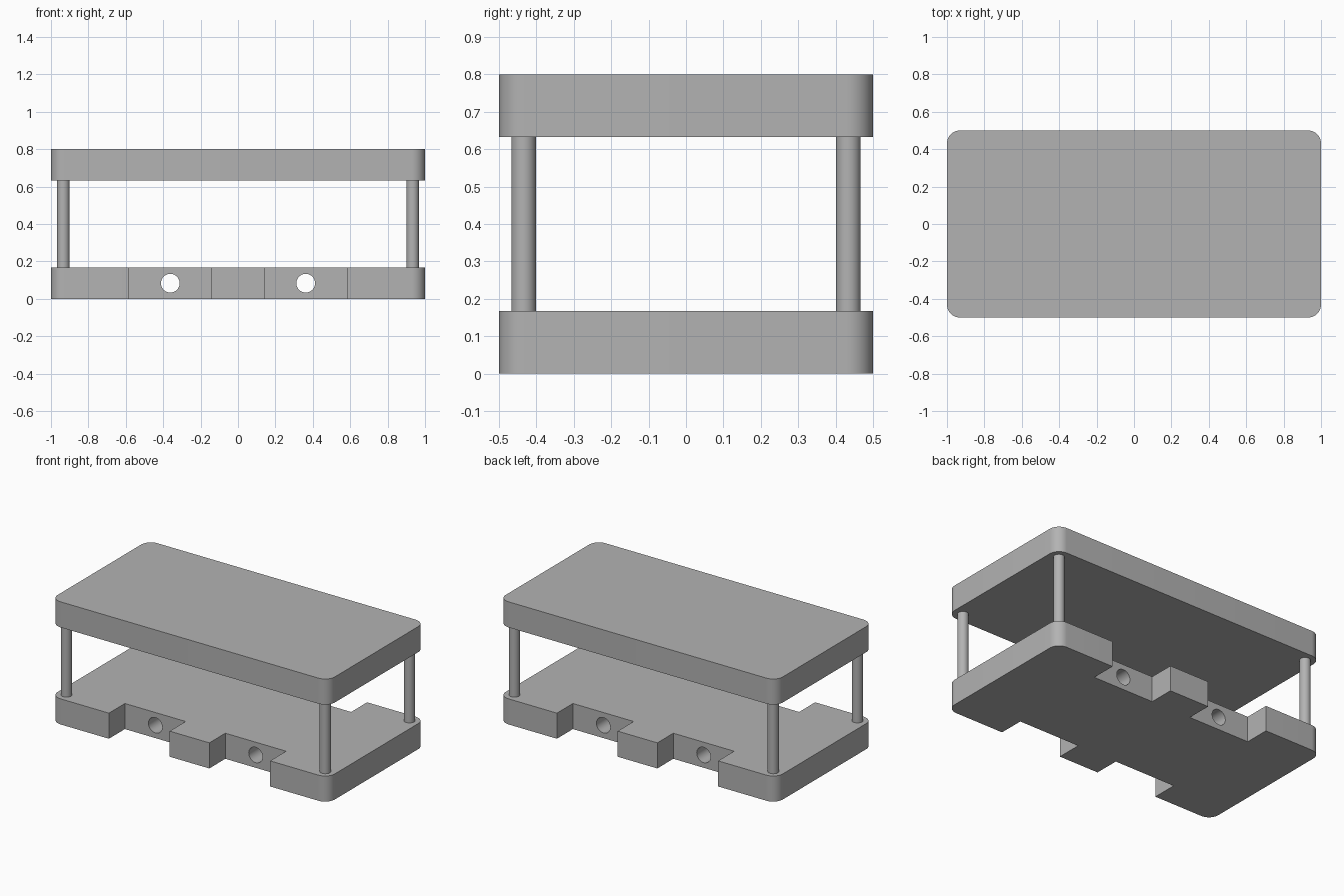
import bpy, bmesh, math
from mathutils import Vector

cube = bpy.data.objects.get("Cube")
if cube:
    bpy.data.objects.remove(cube, do_unlink=True)

HALF_X, HALF_Y, CORNER = 1.0, 0.5, 0.07
THICK, HEIGHT = 0.167, 0.8
NOTCH_IN, NOTCH_OUT, NOTCH_DEPTH = 0.143, 0.582, 0.165
HOLE_X, HOLE_R, POST_R = 0.362, 0.05, 0.033

grey = bpy.data.materials.new("plain grey")
grey.use_nodes = True
colour = (0.45, 0.45, 0.45, 1)
grey.diffuse_color = colour
grey.node_tree.nodes["Principled BSDF"].inputs["Base Color"].default_value = colour


def quarter(notched):
    """Outline of the +x +y quarter, from the side towards the middle."""
    cx, cy = HALF_X - CORNER, HALF_Y - CORNER
    pts = []
    for i in range(13):
        a = math.pi / 2 * i / 12
        pts.append((cx + CORNER * math.cos(a), cy + CORNER * math.sin(a)))
    if notched:
        inner = HALF_Y - NOTCH_DEPTH
        pts += [(NOTCH_OUT, HALF_Y), (NOTCH_OUT, inner),
                (NOTCH_IN, inner), (NOTCH_IN, HALF_Y)]
    return pts


def plate(name, z, notched):
    """Extrude the mirrored outline into a slab."""
    q = quarter(notched)
    half = q + [(-x, y) for x, y in reversed(q)]
    outline = half + [(-x, -y) for x, y in half]
    bm = bmesh.new()
    face = bm.faces.new([bm.verts.new((x, y, z)) for x, y in outline])
    ext = bmesh.ops.extrude_face_region(bm, geom=[face])
    top = [v for v in ext["geom"] if isinstance(v, bmesh.types.BMVert)]
    bmesh.ops.translate(bm, verts=top, vec=Vector((0, 0, THICK)))
    bmesh.ops.recalc_face_normals(bm, faces=bm.faces)
    mesh = bpy.data.meshes.new(name)
    bm.to_mesh(mesh)
    bm.free()
    obj = bpy.data.objects.new(name, mesh)
    bpy.context.collection.objects.link(obj)
    mesh.materials.append(grey)
    return obj


def rod(name, radius, depth, location, rotation=(0, 0, 0)):
    bpy.ops.mesh.primitive_cylinder_add(vertices=40, radius=radius, depth=depth,
                                        location=location, rotation=rotation)
    obj = bpy.context.object
    obj.name = name
    obj.data.materials.append(grey)
    return obj


def smooth(obj):
    bpy.ops.object.select_all(action="DESELECT")
    obj.select_set(True)
    bpy.context.view_layer.objects.active = obj
    bpy.ops.object.shade_smooth_by_angle(angle=math.radians(30))


# Plates
base = plate("base_plate", 0, True)
top_plate = plate("top_plate", HEIGHT - THICK, False)

# Round holes running through the base from front to back
for side in (-1, 1):
    cutter = rod("hole_cutter", HOLE_R, 2, (side * HOLE_X, 0, THICK / 2),
                 (math.pi / 2, 0, 0))
    mod = base.modifiers.new("hole", "BOOLEAN")
    mod.operation, mod.solver, mod.object = "DIFFERENCE", "EXACT", cutter
    bpy.context.view_layer.objects.active = base
    bpy.ops.object.modifier_apply(modifier=mod.name)
    bpy.data.objects.remove(cutter, do_unlink=True)

# Corner posts
posts = []
for sx, side in ((-1, "right"), (1, "left")):
    for sy, end in ((-1, "front"), (1, "back")):
        posts.append(rod(f"{end}_{side}_post", POST_R, HEIGHT - 2 * THICK,
                         (sx * 0.934, sy * 0.434, HEIGHT / 2)))

for obj in [base, top_plate] + posts:
    smooth(obj)
